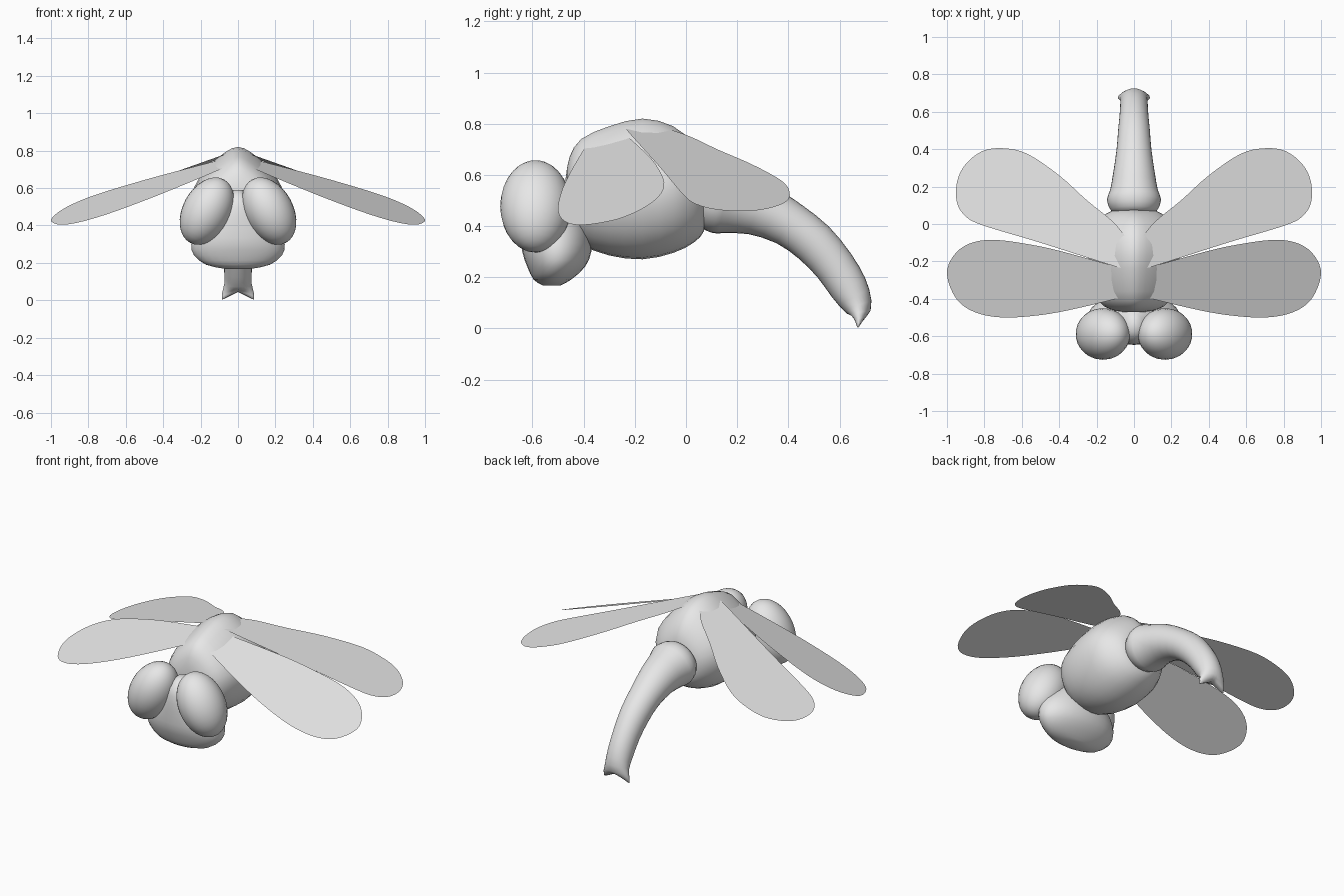
import bpy, bmesh, math
from mathutils import Vector, Matrix

cube = bpy.data.objects.get("Cube")
if cube:
    bpy.data.objects.remove(cube, do_unlink=True)

grey = bpy.data.materials.new("plain grey")
grey.use_nodes = True
colour = (0.8, 0.8, 0.8, 1)
grey.diffuse_color = colour
grey.node_tree.nodes["Principled BSDF"].inputs["Base Color"].default_value = colour

SIDES = 28


def finish(name, bm, smooth=True):
    mesh = bpy.data.meshes.new(name)
    for f in bm.faces:
        f.smooth = smooth
    bm.to_mesh(mesh)
    bm.free()
    mesh.materials.append(grey)
    obj = bpy.data.objects.new(name, mesh)
    bpy.context.collection.objects.link(obj)
    return obj


def spline(points, steps):
    """Smooth open curve through points of any dimension."""
    pts = [Vector(p) for p in points]
    pts = [pts[0] * 2 - pts[1]] + pts + [pts[-1] * 2 - pts[-2]]
    out = []
    for a, b, c, d in zip(pts, pts[1:], pts[2:], pts[3:]):
        for i in range(steps):
            t = i / steps
            out.append(b + (c - a) * (t / 2) + (a * 2 - b * 5 + c * 4 - d) * (t * t / 2)
                       + (b * 3 - a - c * 3 + d) * (t ** 3 / 2))
    return out + [pts[-2]]


def loft(name, rings):
    bm = bmesh.new()
    loops = [[bm.verts.new(p) for p in ring] for ring in rings]
    for a, b in zip(loops, loops[1:]):
        for i in range(SIDES):
            j = (i + 1) % SIDES
            bm.faces.new((a[i], a[j], b[j], b[i]))
    bm.faces.new(loops[0])
    bm.faces.new(loops[-1])
    bmesh.ops.recalc_face_normals(bm, faces=bm.faces)
    return finish(name, bm)


angles = [2 * math.pi * i / SIDES for i in range(SIDES)]

# Thorax: teardrop sections along y (y, bottom, top, half width)
thorax = [(-0.47, 0.5, 0.59, 0.06), (-0.455, 0.4, 0.67, 0.13), (-0.41, 0.33, 0.74, 0.19),
          (-0.3, 0.285, 0.79, 0.23), (-0.17, 0.27, 0.82, 0.245), (-0.05, 0.295, 0.79, 0.235),
          (0.03, 0.335, 0.72, 0.18), (0.07, 0.38, 0.64, 0.12), (0.08, 0.45, 0.56, 0.05)]
rings = []
for y, low, high, w in spline(thorax, 2):
    rings.append([(w * math.sin(t) * (1 - 0.45 * max(0, math.cos(t)) ** 2), y,
                   (low + high) / 2 + (high - low) / 2 * math.cos(t)) for t in angles])
loft("thorax", rings)

# Head: elliptical sections up z (z, front, back, half width)
head = [(0.168, -0.56, -0.49, 0.07), (0.19, -0.595, -0.45, 0.17), (0.24, -0.62, -0.395, 0.235),
        (0.3, -0.64, -0.37, 0.25), (0.37, -0.645, -0.375, 0.23), (0.46, -0.645, -0.4, 0.16),
        (0.54, -0.63, -0.45, 0.08), (0.59, -0.58, -0.51, 0.025)]
rings = []
for z, front, back, w in spline(head, 2):
    rings.append([(w * math.cos(t), (front + back) / 2 + (back - front) / 2 * math.sin(t), z)
                  for t in angles])
loft("head", rings)

# Tail: oval sections along a drooping path (y, z, half width, half thickness)
tail = [(0.05, 0.52, 0.09, 0.09), (0.075, 0.515, 0.125, 0.12), (0.13, 0.505, 0.145, 0.135),
        (0.18, 0.495, 0.128, 0.125), (0.28, 0.47, 0.11, 0.108), (0.4, 0.41, 0.093, 0.09),
        (0.5, 0.335, 0.085, 0.086), (0.58, 0.245, 0.077, 0.08), (0.635, 0.16, 0.074, 0.075),
        (0.67, 0.09, 0.073, 0.058), (0.677, 0.04, 0.085, 0.033), (0.672, 0.003, 0.086, 0.01)]
path = spline(tail, 2)
rings = []
for i, (y, z, w, h) in enumerate(path):
    before, after = path[max(i - 1, 0)], path[min(i + 1, len(path) - 1)]
    along = Vector((0, after[0] - before[0], after[1] - before[1])).normalized()
    normal = Vector((0, -along.z, along.y))
    # the last rings rise in the middle to fork the tip
    notch = 0.045 * max(0, 1 - z / 0.06)
    rings.append([Vector((w * math.cos(t), y, z + notch * (1 - abs(math.cos(t)))))
                  + normal * h * math.sin(t) for t in angles])
loft("tail", rings)

# Wings: flat outlines (x, y) lying on a sloping plane
front_wing = [(0.02, -0.37), (0.06, -0.39), (0.3, -0.45), (0.5, -0.487), (0.7, -0.5),
              (0.85, -0.472), (0.95, -0.4), (1.0, -0.27), (0.965, -0.17), (0.88, -0.105),
              (0.74, -0.085), (0.5, -0.12), (0.3, -0.17), (0.07, -0.235), (0.02, -0.24)]
rear_wing = [(0.02, -0.24), (0.09, -0.23), (0.5, -0.1), (0.8, -0.01), (0.9, 0.04),
             (0.948, 0.12), (0.945, 0.23), (0.9, 0.32), (0.81, 0.39), (0.7, 0.405),
             (0.57, 0.375), (0.4, 0.26), (0.25, 0.125), (0.11, 0.01), (0.02, -0.1)]


def wing(name, outline, side, height, slope_x, slope_y):
    bm = bmesh.new()
    verts = [bm.verts.new((side * x, y, height + slope_x * x + slope_y * y))
             for x, y in spline(outline, 4)]
    face = bm.faces.new(verts)
    face.normal_update()
    if face.normal.z < 0:
        face.normal_flip()
    finish(name, bm, False)


for side, label in ((1, "left"), (-1, "right")):
    wing("front_wing_" + label, front_wing, side, 0.852, -0.345, 0.3)
    wing("rear_wing_" + label, rear_wing, side, 0.79, -0.336, -0.06)
    # Eye: ellipsoid leaning inward at the top
    bm = bmesh.new()
    bmesh.ops.create_uvsphere(bm, u_segments=SIDES, v_segments=16, radius=1)
    bmesh.ops.transform(bm, verts=bm.verts, matrix=(
        Matrix.Translation((side * 0.166, -0.588, 0.477))
        @ Matrix.Rotation(math.radians(-28 * side), 4, 'Y')
        @ Matrix.Diagonal((0.13, 0.138, 0.192, 1))))
    finish("eye_" + label, bm)
